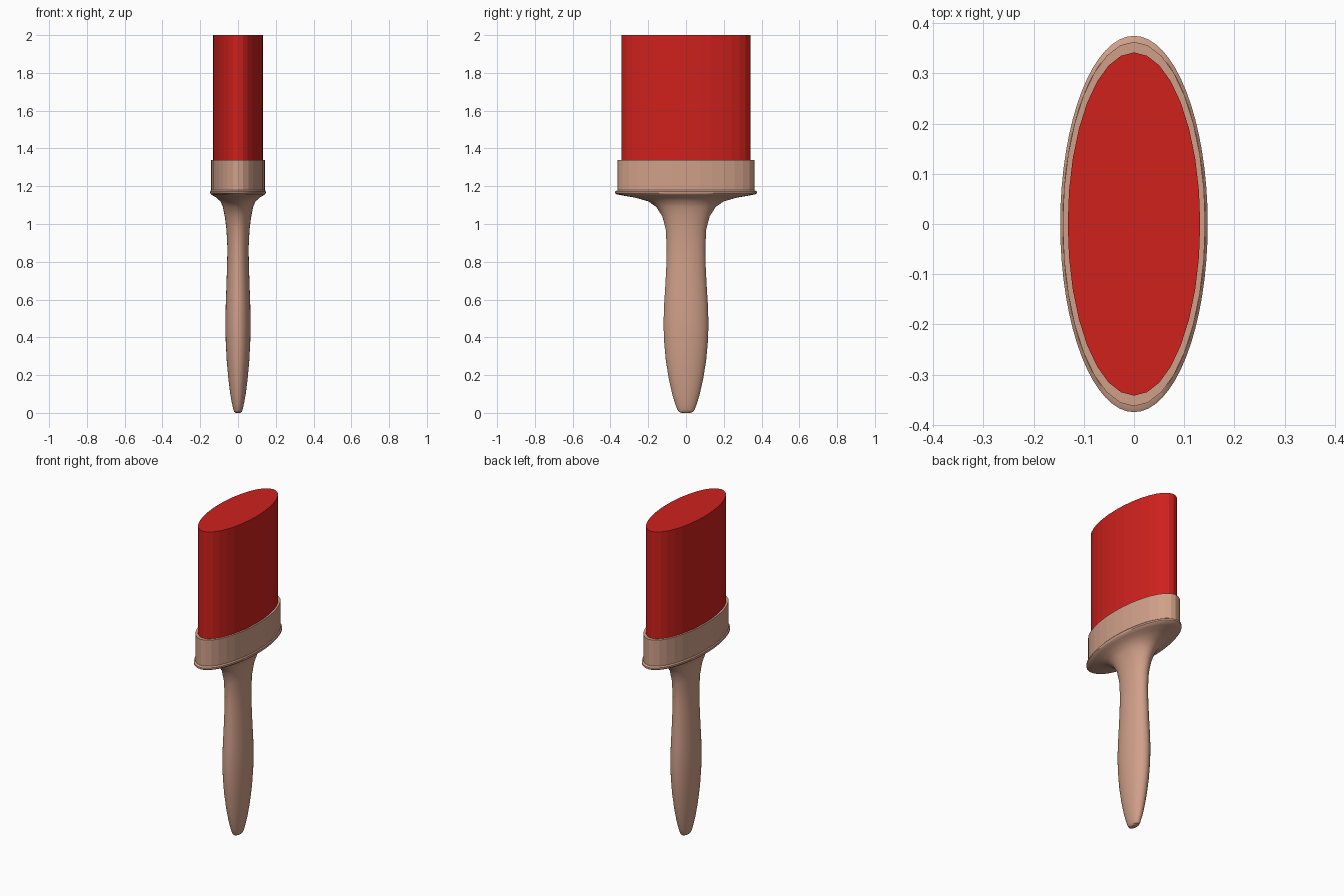
import bpy, bmesh
from math import sin, cos, pi

if "Cube" in bpy.data.objects:
    bpy.data.objects.remove(bpy.data.objects["Cube"])


def material(name, color):
    m = bpy.data.materials.new(name)
    m.diffuse_color = color
    m.use_nodes = True
    m.node_tree.nodes["Principled BSDF"].inputs["Base Color"].default_value = m.diffuse_color
    return m


def elliptic_loft(name, rings, sides, mat, smooth):
    """Stack elliptical rings (z, x radius, y radius) and cap both ends."""
    bm = bmesh.new()
    loops = [[bm.verts.new((rx * cos(2 * pi * i / sides), ry * sin(2 * pi * i / sides), z))
              for i in range(sides)] for z, rx, ry in rings]
    for a, b in zip(loops, loops[1:]):
        for i in range(sides):
            j = (i + 1) % sides
            bm.faces.new((a[i], a[j], b[j], b[i]))
    bm.faces.new(loops[0][::-1])
    bm.faces.new(loops[-1])
    mesh = bpy.data.meshes.new(name)
    bm.to_mesh(mesh)
    bm.free()
    mesh.materials.append(mat)
    obj = bpy.data.objects.new(name, mesh)
    bpy.context.collection.objects.link(obj)
    if smooth:
        bpy.ops.object.select_all(action='DESELECT')
        obj.select_set(True)
        bpy.context.view_layer.objects.active = obj
        bpy.ops.object.shade_smooth_by_angle(angle=0.6)
    return obj


wood = material("wood", (0.63, 0.35, 0.25, 1))
red = material("red_bristle", (0.62, 0.015, 0.012, 1))

# Handle: rounded tip, swelling grip, narrow neck, flared shoulder and lip
handle_profile = [
    (0.0, 0.012, 0.022), (0.006, 0.02, 0.038), (0.02, 0.025, 0.047),
    (0.05, 0.032, 0.058), (0.10, 0.041, 0.073), (0.18, 0.051, 0.091),
    (0.28, 0.06, 0.107), (0.38, 0.065, 0.116), (0.47, 0.067, 0.119),
    (0.57, 0.065, 0.116), (0.68, 0.061, 0.109), (0.78, 0.058, 0.104),
    (0.87, 0.056, 0.102), (0.97, 0.061, 0.107), (1.04, 0.070, 0.125),
    (1.09, 0.080, 0.157), (1.12, 0.093, 0.20), (1.14, 0.115, 0.27),
    (1.15, 0.132, 0.33), (1.157, 0.143, 0.366), (1.163, 0.147, 0.375),
    (1.173, 0.147, 0.375), (1.179, 0.142, 0.363),
]
elliptic_loft("handle", handle_profile, 64, wood, True)

# Ferrule band holding the bristles
elliptic_loft("ferrule", [(1.175, 0.142, 0.363), (1.34, 0.142, 0.363)], 32, wood, False)

# Bristle block
elliptic_loft("bristles", [(1.30, 0.132, 0.342), (2.0, 0.132, 0.342)], 32, red, False)
